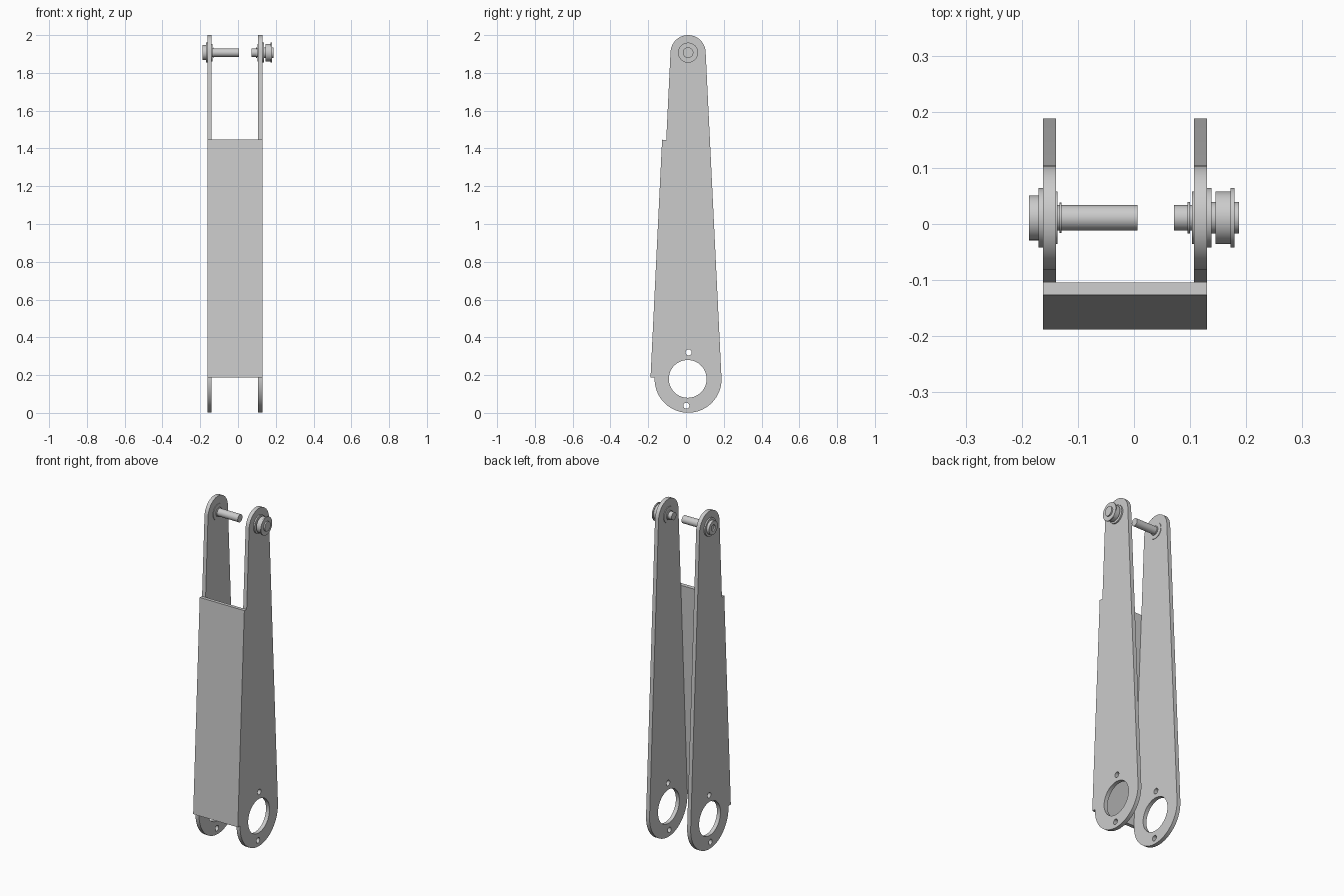
import bpy, bmesh
from math import pi, cos, sin, asin, radians
from mathutils import Matrix, Vector

if "Cube" in bpy.data.objects:
    bpy.data.objects.remove(bpy.data.objects["Cube"])

YC, Z0, R0 = 0.011, 0.178, 0.177      # large lower eye
Z1, R1 = 1.907, 0.093                 # small upper eye
TILT = asin((R0 - R1) / (Z1 - Z0))    # taper of the side edges
T = 0.023                             # sheet thickness
XL, XR = -0.162, 0.130                # outer faces of the arms


def arc(cy, cz, r, a0, a1, n):
    return [(cy + r * cos(a0 + (a1 - a0) * i / n),
             cz + r * sin(a0 + (a1 - a0) * i / n)) for i in range(n + 1)]


def smooth(obj):
    bpy.ops.object.select_all(action='DESELECT')
    obj.select_set(True)
    bpy.context.view_layer.objects.active = obj
    bpy.ops.object.shade_smooth_by_angle(angle=radians(30))


def extruded(name, loops, x0, x1):
    """Filled y/z outline (first loop) with holes, extruded along x."""
    cu = bpy.data.curves.new(name, 'CURVE')
    cu.dimensions, cu.fill_mode, cu.extrude = '2D', 'BOTH', (x1 - x0) / 2
    for pts in loops:
        sp = cu.splines.new('POLY')
        sp.points.add(len(pts) - 1)
        for p, (y, z) in zip(sp.points, pts):
            p.co = (y, z, 0, 1)
        sp.use_cyclic_u = True
    tmp = bpy.data.objects.new(name + "_outline", cu)
    bpy.context.collection.objects.link(tmp)
    bpy.context.view_layer.update()
    dg = bpy.context.evaluated_depsgraph_get()
    me = bpy.data.meshes.new_from_object(tmp.evaluated_get(dg))
    bpy.data.objects.remove(tmp)
    # local x, y, z become world y, z, x
    me.transform(Matrix(((0, 0, 1, (x0 + x1) / 2), (1, 0, 0, 0),
                         (0, 1, 0, 0), (0, 0, 0, 1))))
    bm = bmesh.new()
    bm.from_mesh(me)
    bmesh.ops.remove_doubles(bm, verts=bm.verts, dist=1e-5)
    bmesh.ops.recalc_face_normals(bm, faces=bm.faces)
    bm.to_mesh(me)
    bm.free()
    me.name = name
    obj = bpy.data.objects.new(name, me)
    bpy.context.collection.objects.link(obj)
    smooth(obj)
    return obj


def turned(name, profile, n=48):
    """Solid of revolution about the upper eye axis; profile is (x, radius)."""
    bm = bmesh.new()
    rings = [[bm.verts.new((x, YC + r * cos(2 * pi * i / n), Z1 + r * sin(2 * pi * i / n)))
              for i in range(n)] for x, r in profile]
    for a, b in zip(rings, rings[1:]):
        for i in range(n):
            j = (i + 1) % n
            bm.faces.new((a[i], a[j], b[j], b[i]))
    bm.faces.new(rings[0])
    bm.faces.new(rings[-1])
    bmesh.ops.recalc_face_normals(bm, faces=bm.faces)
    me = bpy.data.meshes.new(name)
    bm.to_mesh(me)
    bm.free()
    obj = bpy.data.objects.new(name, me)
    bpy.context.collection.objects.link(obj)
    smooth(obj)


def steps(*segs):
    """Stepped profile from (x_start, x_end, radius) segments."""
    return [p for a, b, r in segs for p in ((a, r), (b, r))]


# Side arms: tapered plates with a large bore and two bolt holes
outline = (arc(YC, Z1, R1, TILT, pi - TILT, 32)
           + arc(YC, Z0, R0, pi - TILT, 2 * pi + TILT, 48))
holes = [arc(YC - 0.002, Z0 + 0.002, 0.1, 0, 2 * pi * 63 / 64, 63)]
for y, z in ((0.014, 0.32), (0.002, 0.038)):
    holes.append(arc(y, z, 0.016, 0, 2 * pi * 23 / 24, 23))
extruded("left_arm", [outline] + holes, XL, XL + T)
extruded("right_arm", [outline] + holes, XR - T, XR)

# Front web: sheet lying on the slanted front edges of the arms
nrm = Vector((-cos(TILT), sin(TILT)))
along = Vector((sin(TILT), cos(TILT)))
base = Vector((YC, Z0)) + nrm * R0
tip = base + along * 1.26
off = nrm * 0.022
extruded("front_web", [[tuple(p) for p in (base, tip, tip + off, base + off)]], XL, XR)

# Left pivot pin: recessed head, flange, washers and long shaft
turned("left_pin", [(-0.179, 0.018), (-0.187, 0.018)] + steps(
    (-0.187, -0.170, 0.040), (-0.170, -0.162, 0.053), (-0.162, -0.139, 0.040),
    (-0.139, -0.136, 0.047), (-0.136, -0.133, 0.023), (-0.133, -0.129, 0.027),
    (-0.129, 0.006, 0.0225)))

# Right pivot pin: short shaft, washers, flange and grooved hub
turned("right_pin", steps(
    (0.071, 0.095, 0.0225), (0.095, 0.100, 0.028), (0.100, 0.103, 0.023),
    (0.103, 0.107, 0.047), (0.107, 0.130, 0.040), (0.130, 0.138, 0.053),
    (0.138, 0.145, 0.028), (0.145, 0.172, 0.047), (0.172, 0.179, 0.053),
    (0.179, 0.187, 0.028)))
